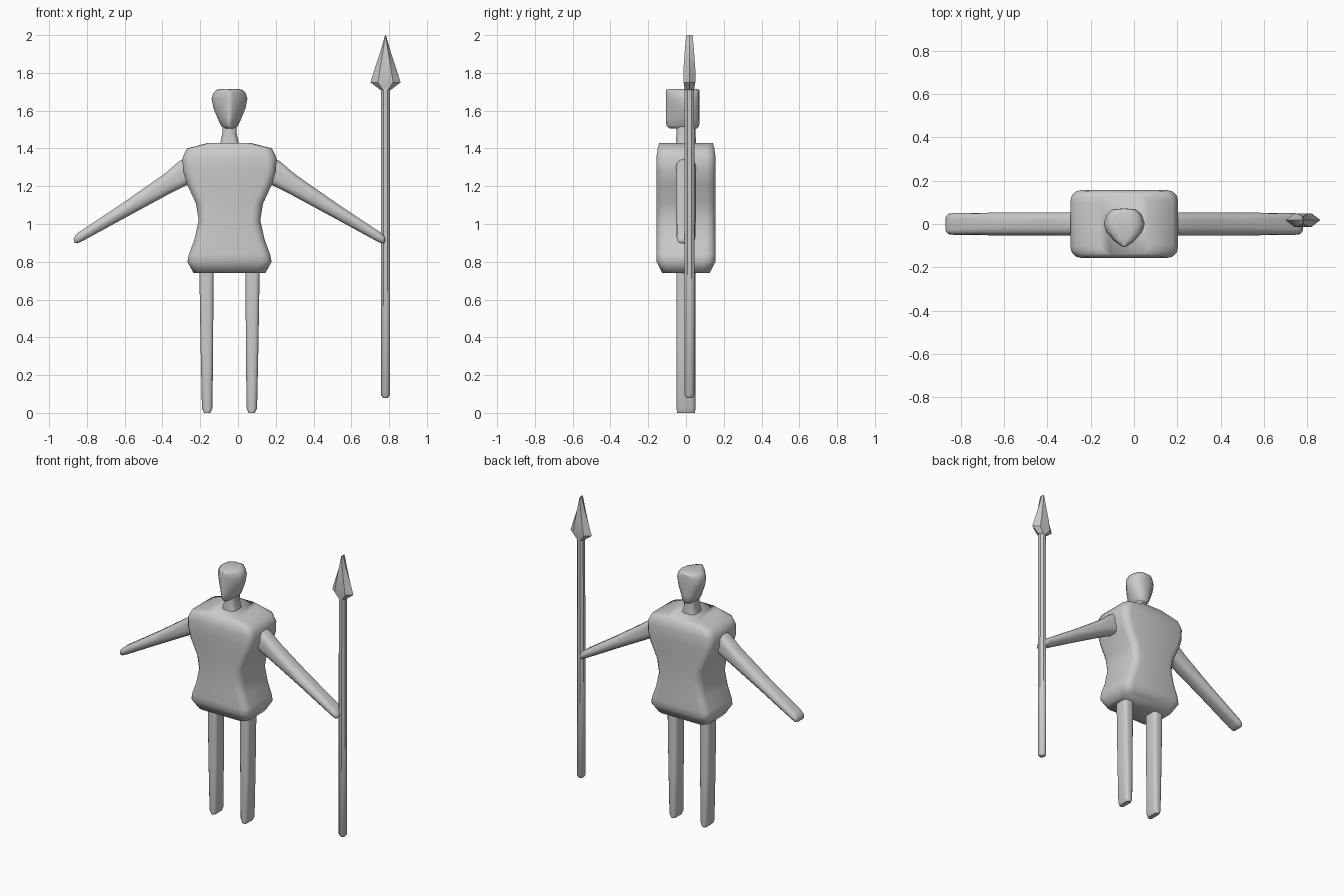
import bpy, bmesh, math
from mathutils import Vector

if "Cube" in bpy.data.objects:
    bpy.data.objects.remove(bpy.data.objects["Cube"])

CX = -0.045  # body centre line
grey = bpy.data.materials.new("plain grey")
grey.diffuse_color = (0.6, 0.6, 0.6, 1)
grey.use_nodes = True
grey.node_tree.nodes["Principled BSDF"].inputs["Base Color"].default_value = grey.diffuse_color


def loft(name, rings, angle=40):
    """Skin a list of equal-length point rings and cap both ends."""
    bm = bmesh.new()
    loops = [[bm.verts.new(p) for p in r] for r in rings]
    n = len(loops[0])
    for a, b in zip(loops, loops[1:]):
        for i in range(n):
            j = (i + 1) % n
            bm.faces.new((a[i], a[j], b[j], b[i]))
    bm.faces.new(loops[0][::-1])
    bm.faces.new(loops[-1])
    bmesh.ops.recalc_face_normals(bm, faces=bm.faces)
    me = bpy.data.meshes.new(name)
    bm.to_mesh(me)
    bm.free()
    ob = bpy.data.objects.new(name, me)
    me.materials.append(grey)
    bpy.context.collection.objects.link(ob)
    bpy.context.view_layer.objects.active = ob
    ob.select_set(True)
    bpy.ops.object.shade_smooth_by_angle(angle=math.radians(angle))
    ob.select_set(False)
    return ob


def rounded(hu, hv, r, steps=3):
    """Rounded rectangle outline, half sizes hu and hv."""
    r = min(r, hu * 0.98, hv * 0.98)
    pts = []
    for k, (su, sv) in enumerate([(1, 1), (-1, 1), (-1, -1), (1, -1)]):
        for s in range(steps + 1):
            a = math.radians(90 * (k + s / steps))
            pts.append((su * (hu - r) + r * math.cos(a), sv * (hv - r) + r * math.sin(a)))
    return pts


# torso: z, half width, half depth
torso = [(0.74, 0.19, 0.125), (0.80, 0.223, 0.155), (0.84, 0.215, 0.157), (0.92, 0.185, 0.157),
         (1.02, 0.163, 0.157), (1.11, 0.178, 0.157), (1.21, 0.225, 0.157), (1.28, 0.246, 0.157),
         (1.35, 0.249, 0.157), (1.40, 0.225, 0.15), (1.43, 0.11, 0.142)]
loft("torso", [[(CX + x, y, z) for x, y in rounded(w, d, 0.05)] for z, w, d in torso], 60)

# neck: z, half width, half depth
neck = [(1.40, 0.055, 0.055), (1.44, 0.046, 0.053), (1.48, 0.038, 0.05), (1.54, 0.038, 0.05)]
loft("neck", [[(CX + x, y, z) for x, y in rounded(w, d, 0.03)] for z, w, d in neck])

# head: wide round back tapering to a narrow face
outline = [(0.0, 0.072), (0.55, 0.068), (0.85, 0.045), (1.0, 0.0), (0.88, -0.035),
           (0.5, -0.078), (0.18, -0.10), (0.0, -0.107)]
outline += [(-x, y) for x, y in outline[-2:0:-1]]
head = [(1.505, 0.03, 0.8), (1.52, 0.045, 0.97), (1.56, 0.063, 1), (1.61, 0.084, 1),
        (1.665, 0.095, 1), (1.695, 0.085, 1), (1.71, 0.07, 0.98), (1.716, 0.04, 0.8)]
loft("head", [[(CX + u * w, v * d, z) for u, v in outline] for z, w, d in head], 60)

for side, label in ((-1, "right"), (1, "left")):
    # arm: offset from centre, centre height, half thickness, half depth
    arm = [(0.17, 1.295, 0.075, 0.05), (0.245, 1.27, 0.062, 0.053), (0.33, 1.213, 0.05, 0.053),
           (0.55, 1.077, 0.036, 0.053), (0.79, 0.932, 0.024, 0.05), (0.812, 0.917, 0.019, 0.047),
           (0.822, 0.908, 0.009, 0.038)]
    loft(label + "_arm", [[(CX + side * (x + 0.35 * v), y, z + v) for y, v in rounded(d, t, 0.035)]
                          for x, z, t, d in arm], 60)
    # leg: z, offset, half width, half depth
    leg = [(0, 0.118, 0.016, 0.047), (0.025, 0.118, 0.028, 0.05), (0.35, 0.12, 0.033, 0.051),
           (0.78, 0.122, 0.038, 0.051)]
    loft(label + "_leg", [[(CX + side * x + u, v, z) for u, v in rounded(w, d, 0.022)]
                          for z, x, w, d in leg], 60)


def ring(n, rx, ry, z, turn=0.0):
    return [(0.781 + rx * math.cos(2 * math.pi * i / n + turn),
             0.018 + ry * math.sin(2 * math.pi * i / n + turn), z) for i in range(n)]


# spear shaft and flattened blade
loft("spear_shaft", [ring(8, r, r * 1.1, z, math.pi / 8) for z, r in
                     [(0.08, 0.015), (0.095, 0.026), (0.9, 0.026), (1.74, 0.025)]])
loft("spear_blade", [ring(6, rx, ry, z) for z, rx, ry in
                     [(1.71, 0.028, 0.028), (1.75, 0.08, 0.036), (1.82, 0.058, 0.036),
                      (1.92, 0.025, 0.028), (2.0, 0.002, 0.02)]], 30)
